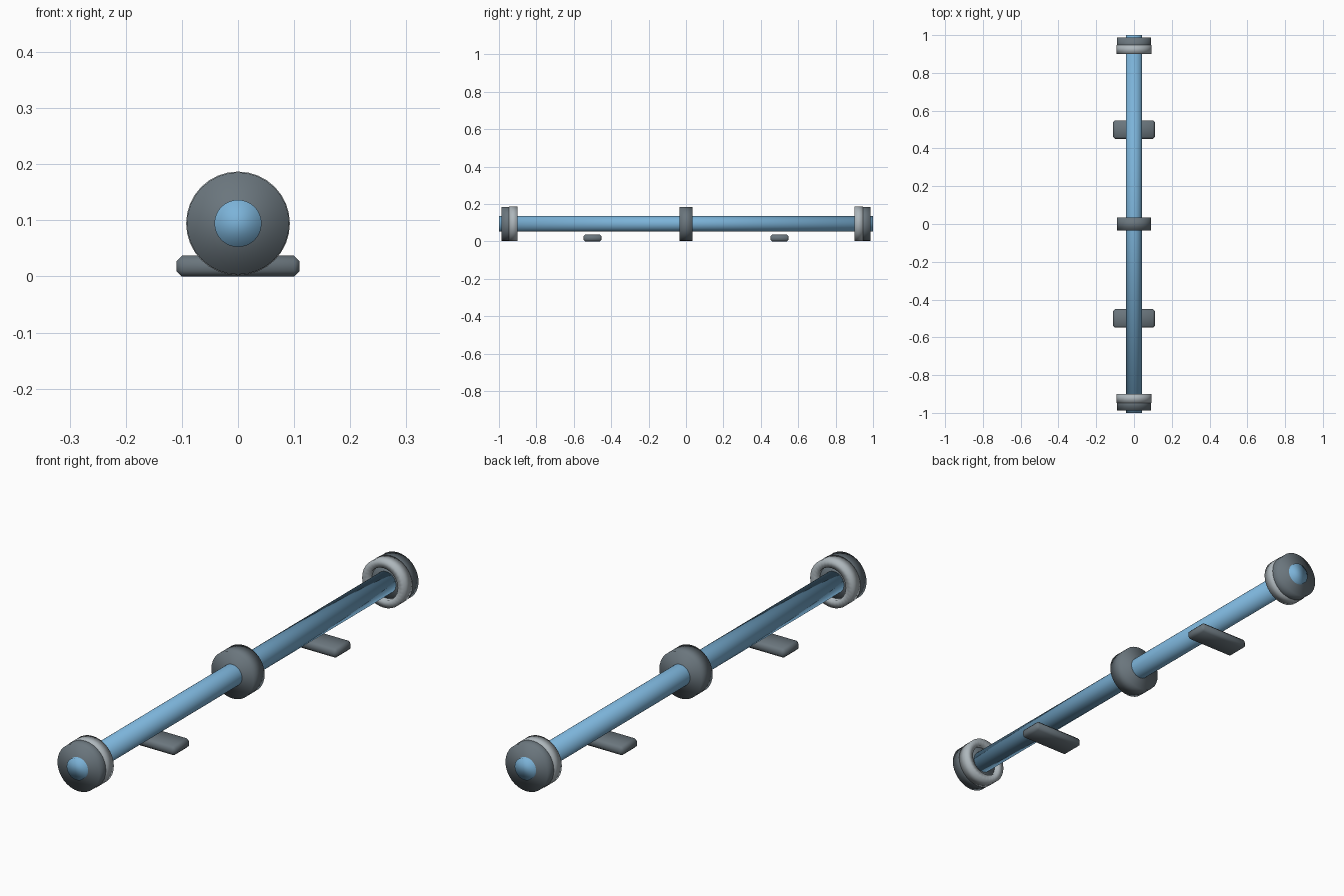
import bpy, bmesh
from math import sin, cos, tau

old = bpy.data.objects.get("Cube")
if old:
    bpy.data.objects.remove(old, do_unlink=True)

AXIS_Z = 0.0945
SIDES = 32


def material(name, color):
    m = bpy.data.materials.new(name)
    m.use_nodes = True
    m.diffuse_color = (*color, 1)
    m.node_tree.nodes["Principled BSDF"].inputs["Base Color"].default_value = (*color, 1)
    return m


blue = material("blue", (0.20, 0.45, 0.69))
dark_grey = material("dark grey", (0.145, 0.18, 0.205))
light_grey = material("light grey", (0.42, 0.47, 0.50))


def finish(name, bm, mat):
    bmesh.ops.recalc_face_normals(bm, faces=bm.faces)
    for f in bm.faces:
        f.smooth = True
    mesh = bpy.data.meshes.new(name)
    bm.to_mesh(mesh)
    bm.free()
    mesh.materials.append(mat)
    obj = bpy.data.objects.new(name, mesh)
    bpy.context.collection.objects.link(obj)
    return obj


def lathe(name, profile, mat, closed=False):
    """Spin (radius, y) points around the long axis, as a capped or ring solid."""
    bm = bmesh.new()
    rings = [[bm.verts.new((r * cos(tau * i / SIDES), y, AXIS_Z + r * sin(tau * i / SIDES)))
              for i in range(SIDES)] for r, y in profile]
    pairs = list(zip(rings, rings[1:]))
    if closed:
        pairs.append((rings[-1], rings[0]))
    else:
        bm.faces.new(rings[0])
        bm.faces.new(rings[-1])
    for a, b in pairs:
        for i in range(SIDES):
            j = (i + 1) % SIDES
            bm.faces.new((a[i], a[j], b[j], b[i]))
    return finish(name, bm, mat)


def foot(name, y):
    bm = bmesh.new()
    bmesh.ops.create_cube(bm, size=1)
    for v in bm.verts:
        v.co = (v.co.x * 0.22, y + v.co.y * 0.098, (v.co.z + 0.5) * 0.037)
    bmesh.ops.bevel(bm, geom=bm.edges[:], offset=0.01, segments=1, affect='EDGES')
    return finish(name, bm, dark_grey)


# Long tube and the collar at its middle
lathe("tube", [(0.042, -1), (0.042, 1)], blue)
lathe("middle_collar", [(0.091, -0.035), (0.091, 0.035)], dark_grey)

# End caps, retaining rings and support feet, mirrored front to back
for side, s in (("front", -1), ("back", 1)):
    lathe(side + "_end_cap", [(0.091, s * 0.917), (0.091, s * 0.987)], dark_grey)
    lathe(side + "_ring", [(0.0925, s * 0.9), (0.0925, s * 0.947),
                           (0.062, s * 0.947), (0.062, s * 0.9)], light_grey, closed=True)
    foot(side + "_foot", s * 0.5)
